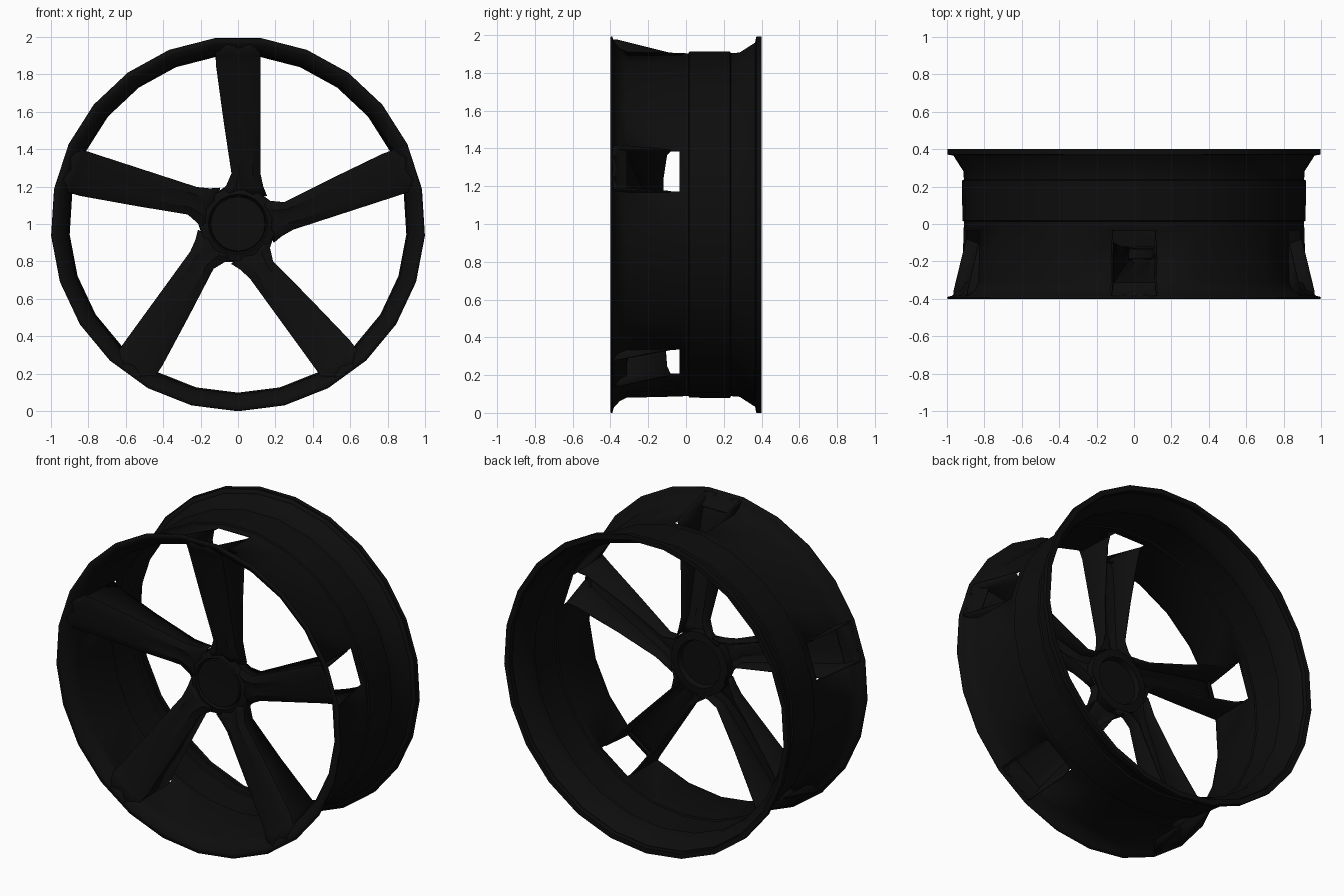
import bpy, bmesh, math

if "Cube" in bpy.data.objects:
    bpy.data.objects.remove(bpy.data.objects["Cube"])

SIDES = 25          # five facets per spoke
STEP = math.tau / SIDES

black = bpy.data.materials.new("black_paint")
black.diffuse_color = (0.004, 0.004, 0.004, 1)
black.use_nodes = True
black.node_tree.nodes["Principled BSDF"].inputs["Base Color"].default_value = black.diffuse_color


def turn(x, y, r, a):
    """Point at sideways x, depth y, radius r, turned clockwise by a from the top."""
    return (x * math.cos(a) + r * math.sin(a), y, 1 - x * math.sin(a) + r * math.cos(a))


def loft(name, rows, wrap=False, skip=lambda i, j: False, thickness=0, smooth=35):
    bm = bmesh.new()
    vs = [[bm.verts.new(p) for p in row] for row in rows]
    n = len(rows)
    for i in range(n if wrap else n - 1):
        a, b = vs[i], vs[(i + 1) % n]
        for j in range(len(a) - 1):
            if not skip(i, j):
                bm.faces.new((a[j], a[j + 1], b[j + 1], b[j]))
    bmesh.ops.remove_doubles(bm, verts=bm.verts, dist=1e-5)
    bmesh.ops.recalc_face_normals(bm, faces=bm.faces)
    me = bpy.data.meshes.new(name)
    bm.to_mesh(me)
    bm.free()
    me.materials.append(black)
    ob = bpy.data.objects.new(name, me)
    bpy.context.collection.objects.link(ob)
    bpy.ops.object.select_all(action='DESELECT')
    ob.select_set(True)
    bpy.context.view_layer.objects.active = ob
    bpy.ops.object.shade_smooth_by_angle(angle=math.radians(smooth))
    if thickness:
        mod = ob.modifiers.new("thickness", 'SOLIDIFY')
        mod.thickness = thickness
        mod.offset = 0
    return ob


# Barrel: flared sheet, with an opening behind every spoke end
barrel = [(-0.395, 1.0), (-0.388, 0.972), (-0.355, 0.935), (-0.315, 0.915), (-0.035, 0.908),
          (0.015, 0.906), (0.02, 0.915), (0.23, 0.917), (0.235, 0.907), (0.285, 0.91),
          (0.37, 0.965), (0.375, 0.992)]
rows = [[turn(0, y, r, (i + 0.5) * STEP) for y, r in barrel] for i in range(SIDES)]
loft("barrel", rows, True, lambda i, j: (i + 1) % 5 == 0 and j == 3, 0.01)

# Rear lip: solid band on the back edge
lip = [(0.37, 0.965), (0.372, 1.0), (0.4, 1.0), (0.4, 0.968), (0.37, 0.965)]
loft("rear_lip", [[turn(0, y, r, (i + 0.5) * STEP) for y, r in lip] for i in range(SIDES)], True)

# Spokes: channels open at the back (radius, left, right, front depth, back depth)
sections = [(0.15, -0.13, 0.15, -0.185, -0.13),
            (0.20, -0.06, 0.13, -0.20, -0.12),
            (0.27, -0.03, 0.115, -0.215, -0.12),
            (0.55, -0.072, 0.115, -0.275, -0.12),
            (0.85, -0.113, 0.115, -0.34, -0.10),
            (0.905, -0.115, 0.115, -0.36, -0.08),
            (0.975, -0.12, 0.12, -0.393, -0.36)]
for k in range(5):
    rows = []
    for r, l, w, f, b in sections:
        d = min(0.02, (b - f) * 0.4)
        mix = lambda t: l + (w - l) * t
        pts = [(l, b), (l, f + d), (mix(0.25), f), (mix(0.5), f + d * 0.6),
               (mix(0.75), f), (w, f + d), (w, b)]
        rows.append([turn(x, y, r, k * math.tau / 5) for x, y in pts])
    loft(f"spoke_{k + 1}", rows, thickness=0.01)

# Hub with a shallow round centre cap
hub = [(-0.19, 0.0), (-0.195, 0.13), (-0.195, 0.145), (-0.182, 0.15), (-0.198, 0.16),
       (-0.185, 0.2), (-0.135, 0.2), (-0.13, 0.15), (-0.16, 0.14), (-0.16, 0.0)]
loft("hub", [[turn(0, y, r, i * math.tau / 20) for y, r in hub] for i in range(20)], True)
